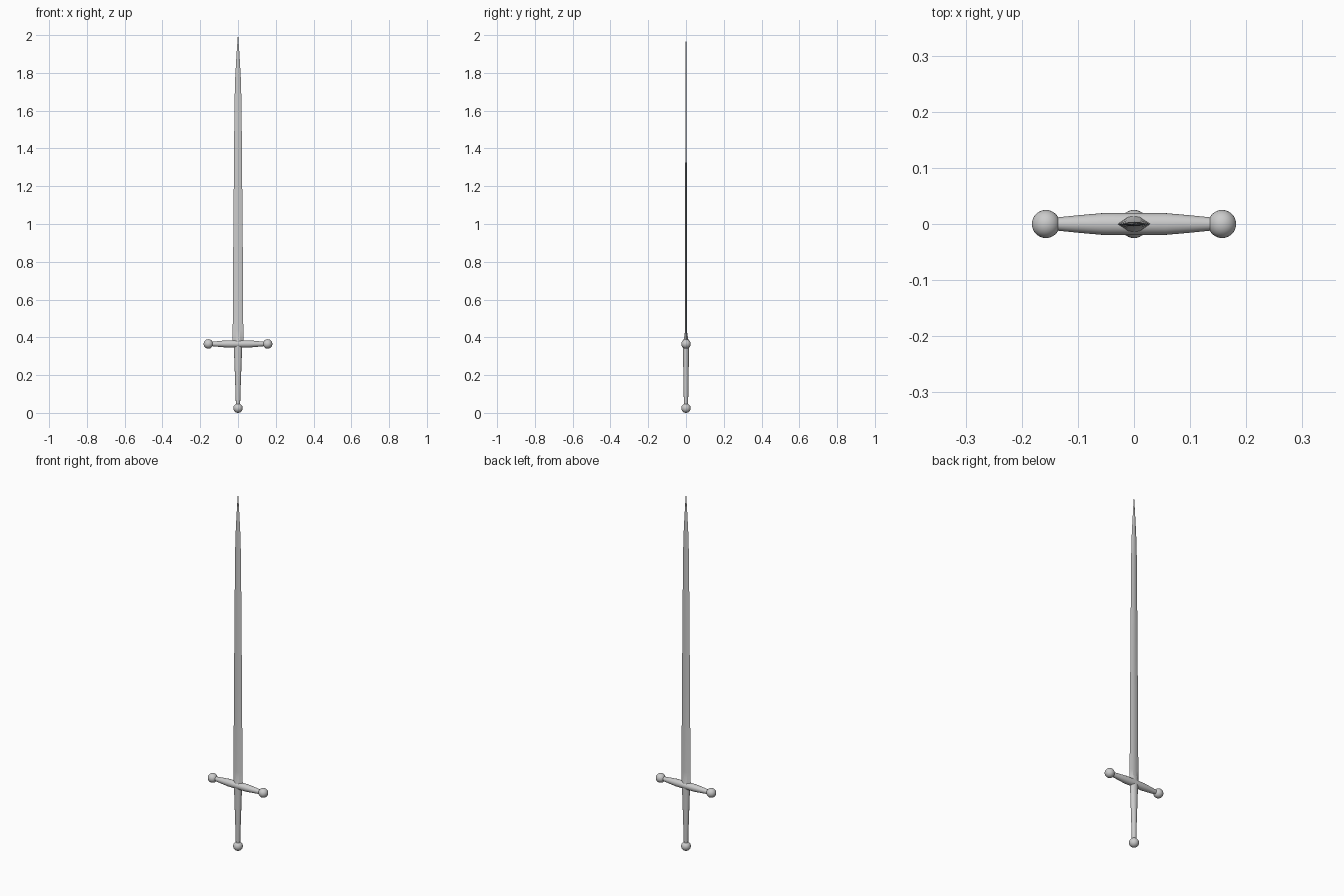
import bpy, bmesh, math
from mathutils import Matrix

if "Cube" in bpy.data.objects:
    bpy.data.objects.remove(bpy.data.objects["Cube"])


def finish(bm, name, angle):
    bmesh.ops.recalc_face_normals(bm, faces=bm.faces)
    mesh = bpy.data.meshes.new(name)
    bm.to_mesh(mesh)
    bm.free()
    ob = bpy.data.objects.new(name, mesh)
    bpy.context.collection.objects.link(ob)
    bpy.ops.object.select_all(action='DESELECT')
    ob.select_set(True)
    bpy.context.view_layer.objects.active = ob
    bpy.ops.object.shade_smooth_by_angle(angle=math.radians(angle))
    return ob


def loft(name, outline, sections, angle=30, matrix=None):
    """Skin a unit outline through (z, half width x, half depth y) sections."""
    bm = bmesh.new()
    rings = [[bm.verts.new((u * w, v * d, z)) for u, v in outline]
             for z, w, d in sections]
    n = len(outline)
    for a, b in zip(rings, rings[1:]):
        for i in range(n):
            j = (i + 1) % n
            bm.faces.new((a[i], a[j], b[j], b[i]))
    bm.faces.new(rings[0][::-1])
    bm.faces.new(rings[-1])
    if matrix:
        bm.transform(matrix)
    return finish(bm, name, angle)


def ball(name, x, z, r=0.025):
    bm = bmesh.new()
    bmesh.ops.create_uvsphere(bm, u_segments=32, v_segments=16, radius=r,
                              matrix=Matrix.Translation((x, 0, z)))
    return finish(bm, name, 40)


circle = [(math.cos(i * math.tau / 24), math.sin(i * math.tau / 24)) for i in range(24)]
lens = [(1, 0), (0.4, 0.85), (0, 1), (-0.4, 0.85), (-1, 0), (-0.4, -0.85), (0, -1), (0.4, -0.85)]
GUARD_Z = 0.365

# Blade: thick at the guard, thinning quickly, long taper to the tip
loft("blade", lens, [
    (0.365, 0.030, 0.017), (0.385, 0.029, 0.013), (0.41, 0.0285, 0.008),
    (0.44, 0.028, 0.0045), (0.9, 0.025, 0.0042), (1.3, 0.0215, 0.004),
    (1.65, 0.0185, 0.0036), (1.78, 0.0145, 0.0034), (1.87, 0.0095, 0.003),
    (1.94, 0.005, 0.002), (2.0, 0.0006, 0.0004)], angle=12)

# Grip, slightly flattened and widening toward the guard
loft("grip", circle, [
    (0.03, 0.011, 0.011), (0.12, 0.0135, 0.0125), (0.24, 0.018, 0.0145),
    (0.365, 0.0225, 0.0165)])

# Crossguard bar laid along x, tapering to both ends
bar = [(0.055, 0.0195), (0.10, 0.0155), (0.15, 0.0105)]
loft("crossguard", circle,
     [(-x, r, r) for x, r in reversed(bar)] + [(x, r, r) for x, r in bar],
     matrix=Matrix.Translation((0, 0, GUARD_Z)) @ Matrix.Rotation(math.pi / 2, 4, 'Y'))

# Ball ends and pommel
for side, label in ((-1, "left"), (1, "right")):
    ball("guard_end_" + label, side * 0.157, GUARD_Z)
ball("pommel", 0, 0.025)
